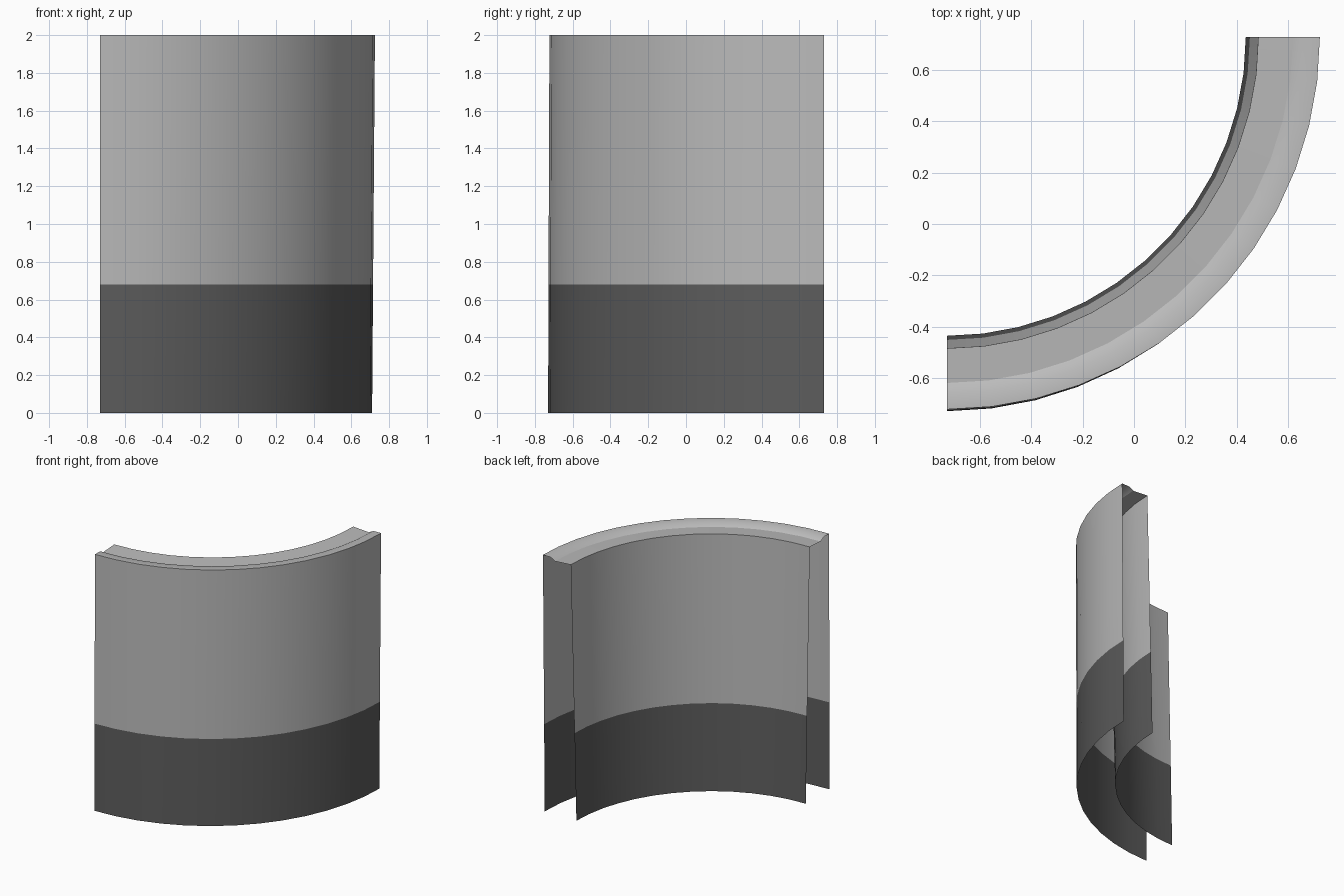
import bpy, bmesh
from math import sin, cos, pi

cube = bpy.data.objects.get("Cube")
if cube:
    bpy.data.objects.remove(cube, do_unlink=True)


def make_material(name, value):
    mat = bpy.data.materials.new(name)
    mat.use_nodes = True
    colour = (value, value, value, 1)
    mat.diffuse_color = colour
    mat.node_tree.nodes["Principled BSDF"].inputs["Base Color"].default_value = colour
    return mat


SEGMENTS = 13      # sides along the quarter turn
CORNER = 0.73      # distance of the arc centre from the origin
BAND_TOP = 0.68    # height of the dark lower band

# Open cross-section as (radius along x, radius along y, height)
profile = [
    (1.440, 1.460, 0), (1.445, 1.458, BAND_TOP), (1.455, 1.453, 2),   # outer face
    (1.390, 1.390, 2), (1.350, 1.350, 1.978),                         # rim lip and groove
    (1.215, 1.215, 1.987),                                            # inner top edge
    (1.182, 1.182, BAND_TOP), (1.166, 1.166, 0),                      # inner face
]

# Sweep the cross-section through a quarter turn
bm = bmesh.new()
rings = []
for i in range(SEGMENTS + 1):
    a = pi / 2 * i / SEGMENTS
    rings.append([bm.verts.new((-CORNER + rx * sin(a), CORNER - ry * cos(a), z))
                  for rx, ry, z in profile])
for r, s in zip(rings, rings[1:]):
    for j in range(len(profile) - 1):
        face = bm.faces.new((r[j], s[j], s[j + 1], r[j + 1]))
        # Lower band is dark, everything above is light
        face.material_index = int(face.calc_center_median().z < BAND_TOP)

mesh = bpy.data.meshes.new("curved_wall")
bm.to_mesh(mesh)
bm.free()
mesh.materials.append(make_material("light_grey", 0.5))
mesh.materials.append(make_material("dark_grey", 0.11))

wall = bpy.data.objects.new("curved_wall", mesh)
bpy.context.collection.objects.link(wall)
bpy.context.view_layer.objects.active = wall
wall.select_set(True)
bpy.ops.object.shade_smooth_by_angle(angle=pi / 6)
